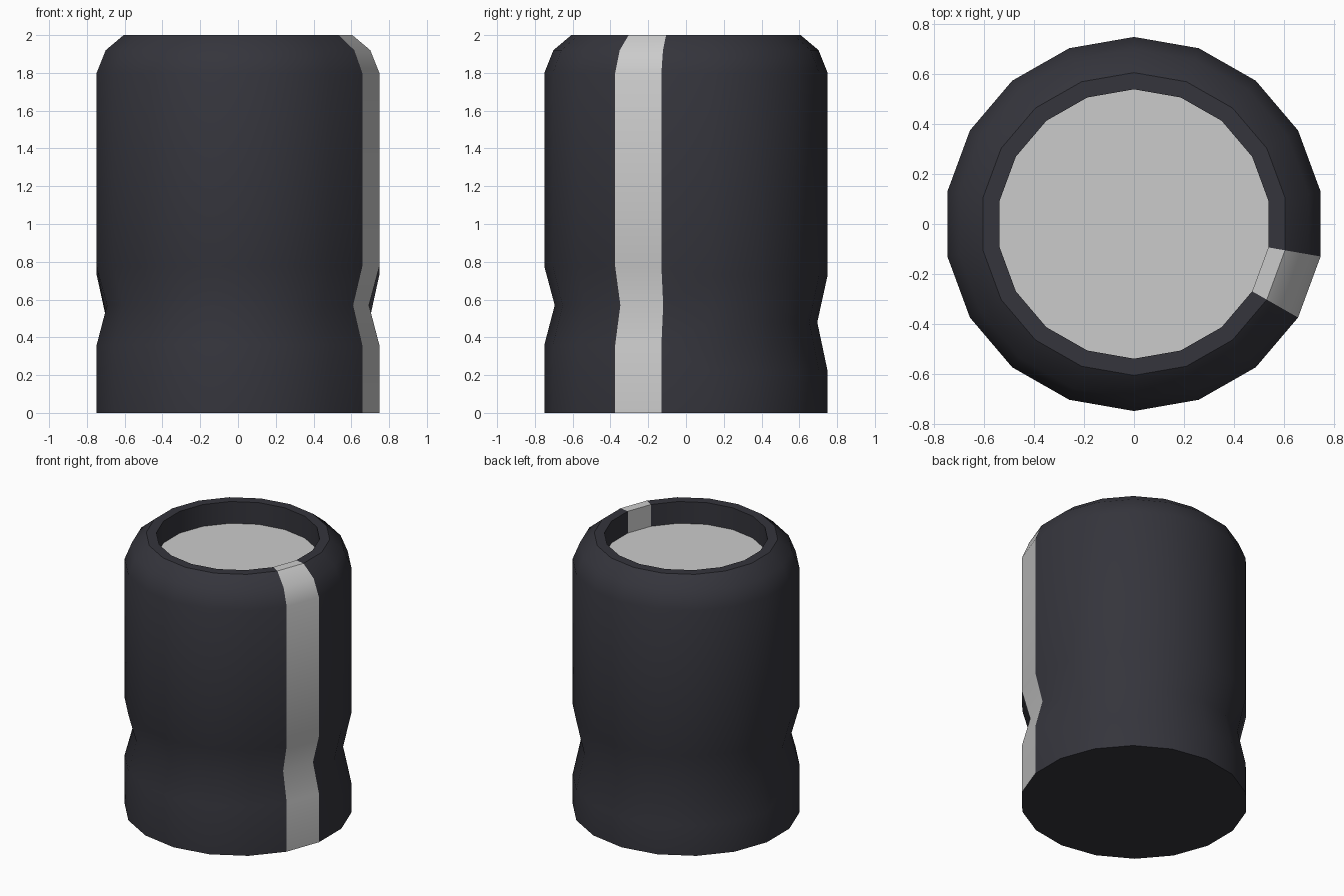
import bpy, bmesh
from math import radians, cos, sin

if "Cube" in bpy.data.objects:
    bpy.data.objects.remove(bpy.data.objects["Cube"])

SIDES = 18
ASPECT = 1.013          # slightly wider in x so both spans are 1.5
STRIPE = 5              # facet (from -30 to -10 degrees) carrying the light stripe
# (radius, height at front, height at back): the pinched waist sits lower at the back
PROFILE = [(0.75, 0, 0), (0.75, 0.36, 0.22), (0.695, 0.57, 0.48), (0.75, 0.775, 0.73),
           (0.75, 1.8, 1.8), (0.702, 1.92, 1.92), (0.607, 2, 2), (0.54, 2, 2),
           (0.54, 1.84, 1.84)]


def point(k, level):
    a = radians(90 - 20 * k)
    r, zf, zb = PROFILE[level]
    return (ASPECT * r * cos(a), r * sin(a), zb if sin(a) > 0 else zf)


def make(name, facets, cap=None, mat=None):
    """Build the wall facets listed, plus an optional cap at one profile level."""
    bm = bmesh.new()
    cache = {}

    def v(k, level):
        key = (k % SIDES, level)
        if key not in cache:
            cache[key] = bm.verts.new(point(*key))
        return cache[key]

    for k in facets:
        for i in range(len(PROFILE) - 1):
            bm.faces.new((v(k + 1, i), v(k, i), v(k, i + 1), v(k + 1, i + 1)))
    if cap is not None:
        loop = [v(k, cap) for k in range(SIDES)]
        bm.faces.new(loop if cap == 0 else loop[::-1])
    bm.normal_update()
    me = bpy.data.meshes.new(name)
    bm.to_mesh(me)
    bm.free()
    ob = bpy.data.objects.new(name, me)
    bpy.context.collection.objects.link(ob)
    if mat:
        me.materials.append(mat)
    bpy.ops.object.select_all(action='DESELECT')
    ob.select_set(True)
    bpy.context.view_layer.objects.active = ob
    bpy.ops.object.shade_smooth_by_angle(angle=radians(32))
    return ob


dark = bpy.data.materials.new("dark_body")
dark.diffuse_color = (0.035, 0.035, 0.045, 1)
dark.use_nodes = True
dark.node_tree.nodes["Principled BSDF"].inputs["Base Color"].default_value = dark.diffuse_color

# Dark body with its closed base, rim and recess wall
# facet k spans 90-20k to 90-20(k+1) degrees
make("body", [k for k in range(SIDES) if k != STRIPE], cap=0, mat=dark)
# Light stripe running up the side and over the rim
make("stripe", [STRIPE])
# Light disc at the bottom of the recess
make("recessed_top", [], cap=len(PROFILE) - 1)
